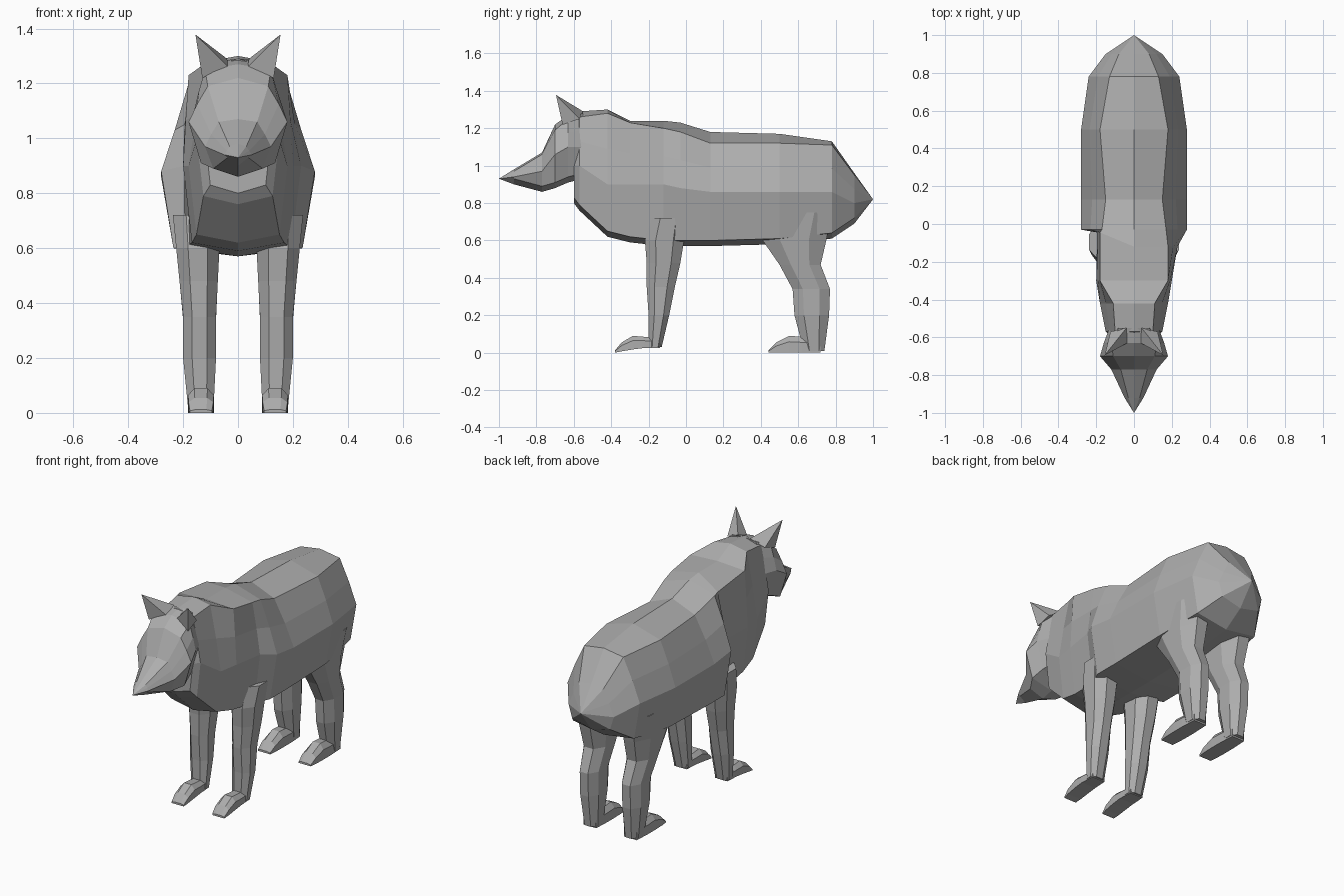
import bpy, bmesh
from mathutils import Vector

cube = bpy.data.objects.get("Cube")
if cube:
    bpy.data.objects.remove(cube)

fur = bpy.data.materials.new("grey fur")
fur.use_nodes = True
grey = (.42, .42, .42, 1)
fur.diffuse_color = grey
fur.node_tree.nodes["Principled BSDF"].inputs["Base Color"].default_value = grey


def loft(name, rings, tip=None):
    """Skin closed rings of equal length; an optional tip closes the last one to a point."""
    bm = bmesh.new()
    rows = [[bm.verts.new(point) for point in ring] for ring in rings]
    for row, following in zip(rows, rows[1:]):
        for i in range(len(row)):
            bm.faces.new((row[i - 1], row[i], following[i], following[i - 1]))
    bm.faces.new(rows[0])
    last = rows[-1]
    if tip:
        apex = bm.verts.new(tip)
        for i in range(len(last)):
            bm.faces.new((last[i - 1], last[i], apex))
    else:
        bm.faces.new(last)
    bmesh.ops.recalc_face_normals(bm, faces=bm.faces)
    mesh = bpy.data.meshes.new(name)
    bm.to_mesh(mesh)
    bm.free()
    mesh.materials.append(fur)
    bpy.context.collection.objects.link(bpy.data.objects.new(name, mesh))


def section(y, spine, shoulder, shoulder_z, flank, flank_z, belly, keel):
    """Symmetric cross-section: spine, shoulder, bulging side, flank, low edge, belly."""
    bulge = shoulder + (flank - shoulder) * .55
    bulge_z = (shoulder_z + flank_z) / 2
    side = [(shoulder, shoulder_z), (bulge, bulge_z), (flank, flank_z),
            (flank * keel, belly + .03)]
    left = [Vector((x, y, z)) for x, z in side]
    right = [Vector((-x, y, z)) for x, z in reversed(side)]
    return [Vector((0, y, spine)), *left, Vector((0, y, belly)), *right]


# Torso from chest to rump: y, spine, shoulder, its height, flank, its height, belly
torso_stations = [
    (-.6, 1.24, .08, 1.2, .12, 1, .8),
    (-.57, 1.29, .1, 1.26, .15, 1, .76),
    (-.42, 1.3, .11, 1.28, .18, .9, .62),
    (-.3, 1.24, .18, 1.23, .2, .9, .59),
    (-.12, 1.24, .18, 1.2, .23, .9, .57),
    (-.03, 1.23, .17, 1.18, .28, .88, .57),
    (.13, 1.18, .15, 1.12, .28, .86, .57),
    (.5, 1.17, .18, 1.12, .28, .86, .58),
    (.78, 1.13, .13, 1.11, .24, .86, .61),
    (.9, .96, .08, .95, .15, .8, .69),
]
torso = [section(*station, keel=.84) for station in torso_stations]

# The right flank ends abruptly behind the shoulder
for point in torso[4]:
    if point.x < 0:
        point.y = -.045
        point.x = max(point.x, -.195)
loft("torso", torso, tip=(0, 1, .82))

# Head and muzzle, same station layout
head_stations = [
    (-.55, 1.29, .08, 1.28, .13, 1.1, .93),
    (-.63, 1.27, .12, 1.25, .16, 1.1, .91),
    (-.7, 1.22, .11, 1.19, .18, 1.06, .88),
    (-.77, 1.07, .07, 1.06, .12, .97, .86),
    (-.92, .98, .03, .97, .05, .94, .9),
]
loft("head", [section(*station, keel=.75) for station in head_stations],
     tip=(0, -1, .93))


def leg_ring(z, front, back, side):
    """Chamfered rectangle, wider above the knee and narrower at the ankle."""
    knee = .35
    inner = .08 - max(0, z - knee) * .05
    outer = .2 + max(0, z - knee) * .1
    if z < .2:
        ankle = (.2 - z) * .1
        inner, outer = inner + ankle / 2, outer - ankle
    middle = Vector(((inner + outer) / 2, (front + back) / 2))
    half = Vector((outer - inner, back - front)) / 2
    cut = .45
    corners = [(-cut, -1), (cut, -1), (1, -cut), (1, cut),
               (cut, 1), (-cut, 1), (-1, cut), (-1, -cut)]
    return [(side * (middle.x + u * half.x), middle.y + v * half.y, z)
            for u, v in corners]


def paw_ring(y, top, floor, half, side):
    """Hexagonal slice of a paw: flat sole, rounded upper edge."""
    rise = floor + (top - floor) * .65
    outline = [(-half, floor), (-half, rise), (-half / 2, top),
               (half / 2, top), (half, rise), (half, floor)]
    return [(side * (.135 + x), y, z) for x, z in outline]


def paw(name, heel, toe, floor, side):
    instep, knuckle, claw = (toe + (heel - toe) * part for part in (.65, .4, .15))
    loft(name, [
        paw_ring(heel, .08, floor, .042, side),
        paw_ring(instep, .085, floor, .047, side),
        paw_ring(knuckle, .09, floor * .7, .047, side),
        paw_ring(claw, .055, floor * .3, .045, side),
        paw_ring(toe, .012, 0, .04, side),
    ])


# Leg levels: height, front edge, back edge
front_levels = [(.72, -.19, 0), (.6, -.22, -.01), (.48, -.21, -.03),
                (.35, -.21, -.06), (.2, -.2, -.09), (.03, -.2, -.13)]
hind_levels = [(.75, .44, .78), (.6, .41, .75), (.47, .5, .72),
               (.34, .57, .77), (.2, .58, .765), (.01, .63, .74)]

# Ears, legs and paws on both sides
for side, label in ((1, "left"), (-1, "right")):
    ear_base = [(.035, -.63, 1.26), (.13, -.66, 1.22),
                (.125, -.57, 1.25), (.04, -.55, 1.29)]
    loft(label + "_ear", [[(side * x, y, z) for x, y, z in ear_base]],
         tip=(side * .155, -.695, 1.378))
    loft(label + "_front_leg", [leg_ring(*level, side) for level in front_levels])
    loft(label + "_hind_leg", [leg_ring(*level, side) for level in hind_levels])
    paw(label + "_front_paw", -.14, -.38, .025, side)
    paw(label + "_hind_paw", .72, .44, 0, side)
